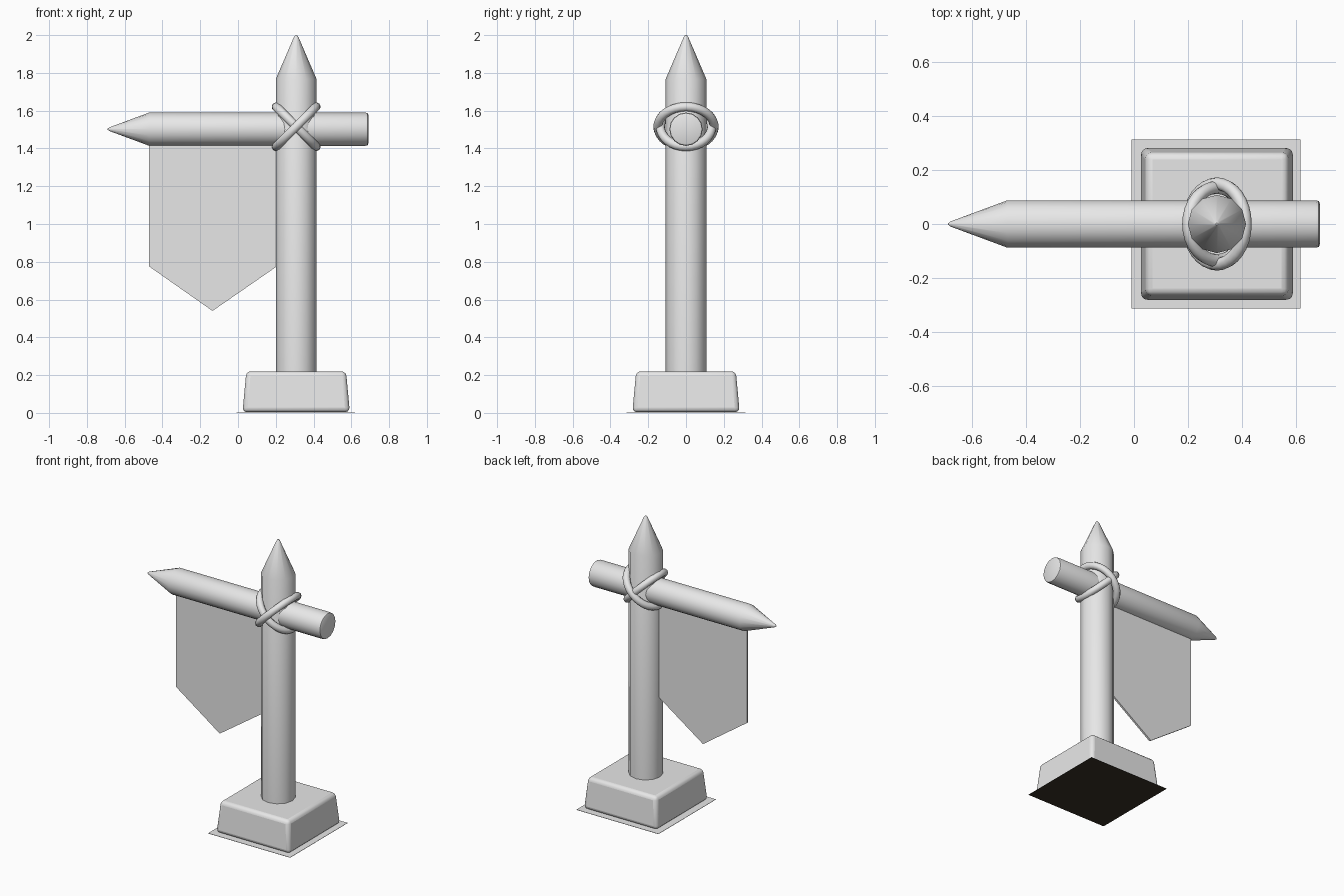
import bpy, bmesh, math
from mathutils import Matrix

if "Cube" in bpy.data.objects:
    bpy.data.objects.remove(bpy.data.objects["Cube"])

POST_X = 0.308


def material(name, rgb):
    m = bpy.data.materials.new(name)
    m.diffuse_color = (*rgb, 1)
    m.use_nodes = True
    m.node_tree.nodes["Principled BSDF"].inputs["Base Color"].default_value = m.diffuse_color
    return m


grey = material("light_grey", (0.8, 0.8, 0.8))
dark = material("dark_brown", (0.04, 0.03, 0.018))


def finish(name, bm, matrix=Matrix(), smooth=35):
    bmesh.ops.recalc_face_normals(bm, faces=bm.faces[:])
    me = bpy.data.meshes.new(name)
    bm.to_mesh(me)
    bm.free()
    me.transform(matrix)
    ob = bpy.data.objects.new(name, me)
    bpy.context.collection.objects.link(ob)
    me.materials.append(grey)
    bpy.ops.object.select_all(action='DESELECT')
    bpy.context.view_layer.objects.active = ob
    ob.select_set(True)
    if smooth:
        bpy.ops.object.shade_smooth_by_angle(angle=math.radians(smooth))
    return ob


def lathe(name, profile, sides, matrix):
    """Closed solid from (radius, height) rings."""
    bm = bmesh.new()
    rings = []
    for r, z in profile:
        rings.append([bm.verts.new((r * math.cos(a), r * math.sin(a), z))
                      for a in (2 * math.pi * i / sides for i in range(sides))])
    for lo, hi in zip(rings, rings[1:]):
        for i in range(sides):
            j = (i + 1) % sides
            bm.faces.new((lo[i], lo[j], hi[j], hi[i]))
    bm.faces.new(rings[0][::-1])
    bm.faces.new(rings[-1])
    return finish(name, bm, matrix)


def bevel(ob, width, segments):
    mod = ob.modifiers.new("bevel", 'BEVEL')
    mod.width, mod.segments = width, segments


# Upright post and crossbar, both sharpened to a point
lathe("post", [(0.108, 0.15), (0.108, 1.767), (0.012, 1.99), (0.004, 2.0)], 12,
      Matrix.Translation((POST_X, 0, 0)))
lathe("crossbar", [(0.076, -0.69), (0.085, -0.686), (0.088, -0.675),
                   (0.088, 0.47), (0.01, 0.68), (0.003, 0.69)], 16,
      Matrix.Translation((0, 0, 1.502)) @ Matrix.Rotation(-math.pi / 2, 4, 'Y'))

# Two rope rings crossing diagonally over the joint
for name, angle, depth in (("outer_rope", -45, 1.0), ("inner_rope", 45, 0.91)):
    R, r, n, k = 0.149, 0.024, 32, 10
    bm = bmesh.new()
    grid = [[bm.verts.new(((R + r * math.cos(v)) * math.cos(u),
                           (R * depth + r * math.cos(v)) * math.sin(u),
                           r * math.sin(v)))
             for v in (2 * math.pi * j / k for j in range(k))]
            for u in (2 * math.pi * i / n for i in range(n))]
    for i in range(n):
        for j in range(k):
            a, b = grid[i], grid[(i + 1) % n]
            bm.faces.new((a[j], b[j], b[(j + 1) % k], a[(j + 1) % k]))
    finish(name, bm, Matrix.Translation((POST_X, 0, 1.515))
           @ Matrix.Rotation(math.radians(angle), 4, 'Y'), 60)

# Hanging pennant with a pointed lower edge
bm = bmesh.new()
outline = [(-0.47, 1.44), (-0.47, 0.775), (-0.135, 0.54), (0.205, 0.775), (0.205, 1.44)]
face = bm.faces.new([bm.verts.new((x, -0.007, z)) for x, z in outline])
ext = bmesh.ops.extrude_face_region(bm, geom=[face])
bmesh.ops.translate(bm, vec=(0, 0.014, 0),
                    verts=[v for v in ext["geom"] if isinstance(v, bmesh.types.BMVert)])
finish("pennant", bm, smooth=0)

# Tapered foot block with rounded edges
bm = bmesh.new()
bmesh.ops.create_cube(bm, size=2)
for v in bm.verts:
    half = 0.264 if v.co.z > 0 else 0.284
    v.co = (POST_X + half * v.co.x, half * v.co.y, 0.22 if v.co.z > 0 else 0.004)
bevel(finish("foot_block", bm), 0.024, 3)

# Thin ground plate, dark underneath
bm = bmesh.new()
bmesh.ops.create_cube(bm, size=2)
for v in bm.verts:
    v.co = (0.305 + 0.314 * v.co.x, 0.314 * v.co.y, 0.002 if v.co.z > 0 else 0)
plate = finish("ground_plate", bm, smooth=0)
plate.data.materials.append(dark)
for p in plate.data.polygons:
    p.material_index = 1 if p.normal.z < -0.5 else 0
